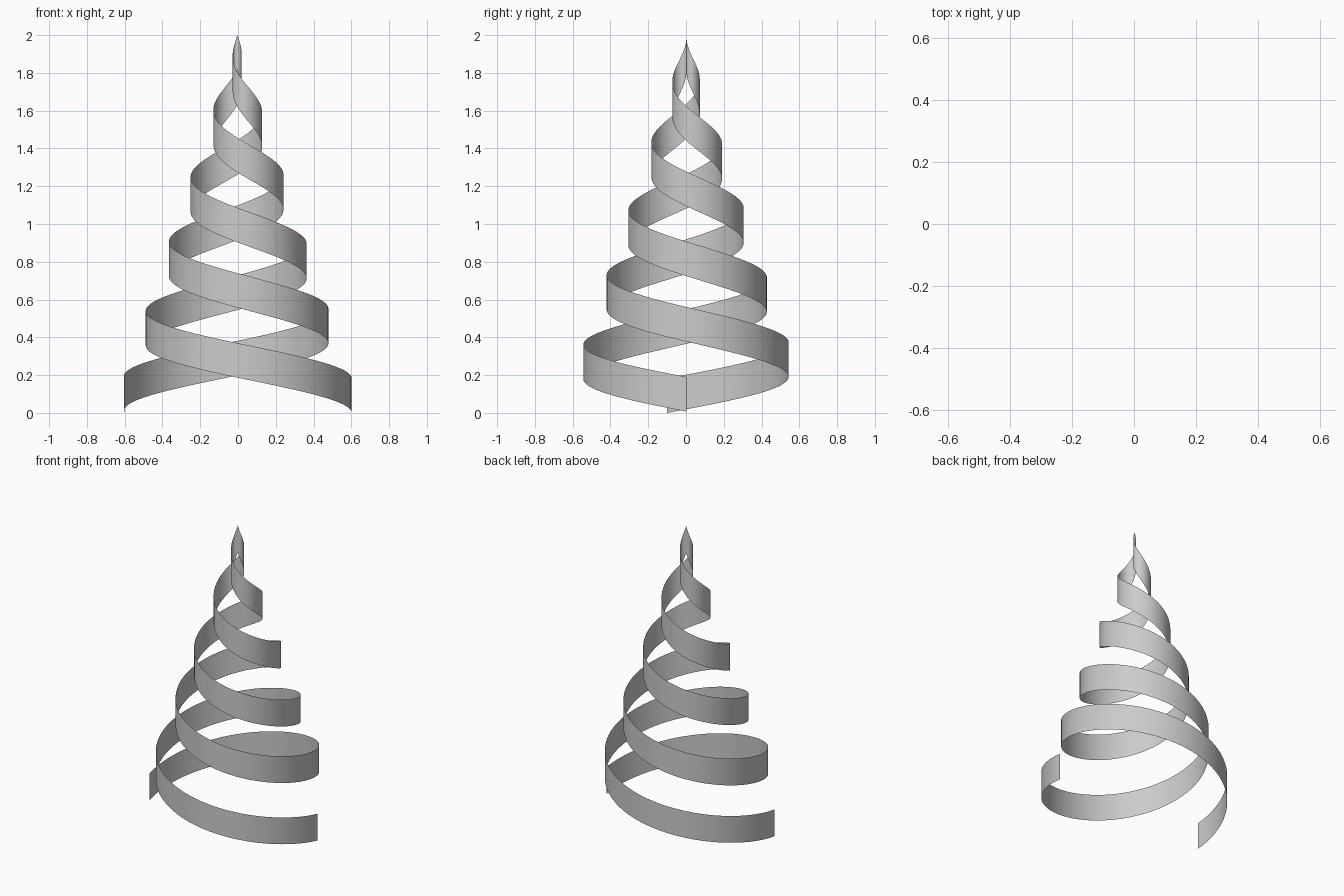
import bpy, bmesh, math

if "Cube" in bpy.data.objects:
    bpy.data.objects.remove(bpy.data.objects["Cube"])

BASE_R = 0.606      # cone radius at z = 0
RISE = 1.817        # height of the lower ribbon edge at the apex
WIDTH = 0.183       # vertical width of the ribbon
R_STEP = 0.1195     # radius lost per half turn
CENTRE = (-0.003, 0.002)


def ribbon(name, start_r, start_angle, steps=300):
    """Thin upright ribbon winding clockwise up a cone to its tip."""
    bm = bmesh.new()
    previous = None
    for i in range(steps + 1):
        r = start_r * (1 - i / steps)
        a = start_angle - (start_r - r) / R_STEP * math.pi
        x = CENTRE[0] + r * math.cos(a)
        y = CENTRE[1] + r * math.sin(a)
        z = RISE * (1 - r / BASE_R)
        pair = (bm.verts.new((x, y, z)), bm.verts.new((x, y, z + WIDTH)))
        if previous:
            # wound so the normals face outwards
            bm.faces.new((pair[0], previous[0], previous[1], pair[1]))
        previous = pair
    for f in bm.faces:
        f.smooth = True
    mesh = bpy.data.meshes.new(name)
    bm.to_mesh(mesh)
    bm.free()
    obj = bpy.data.objects.new(name, mesh)
    bpy.context.collection.objects.link(obj)
    return obj


# Two intertwined ribbons starting on opposite sides
ribbon("right_spiral_ribbon", 0.6035, 0.0)
ribbon("left_spiral_ribbon", BASE_R, math.radians(180 + 9.7))
